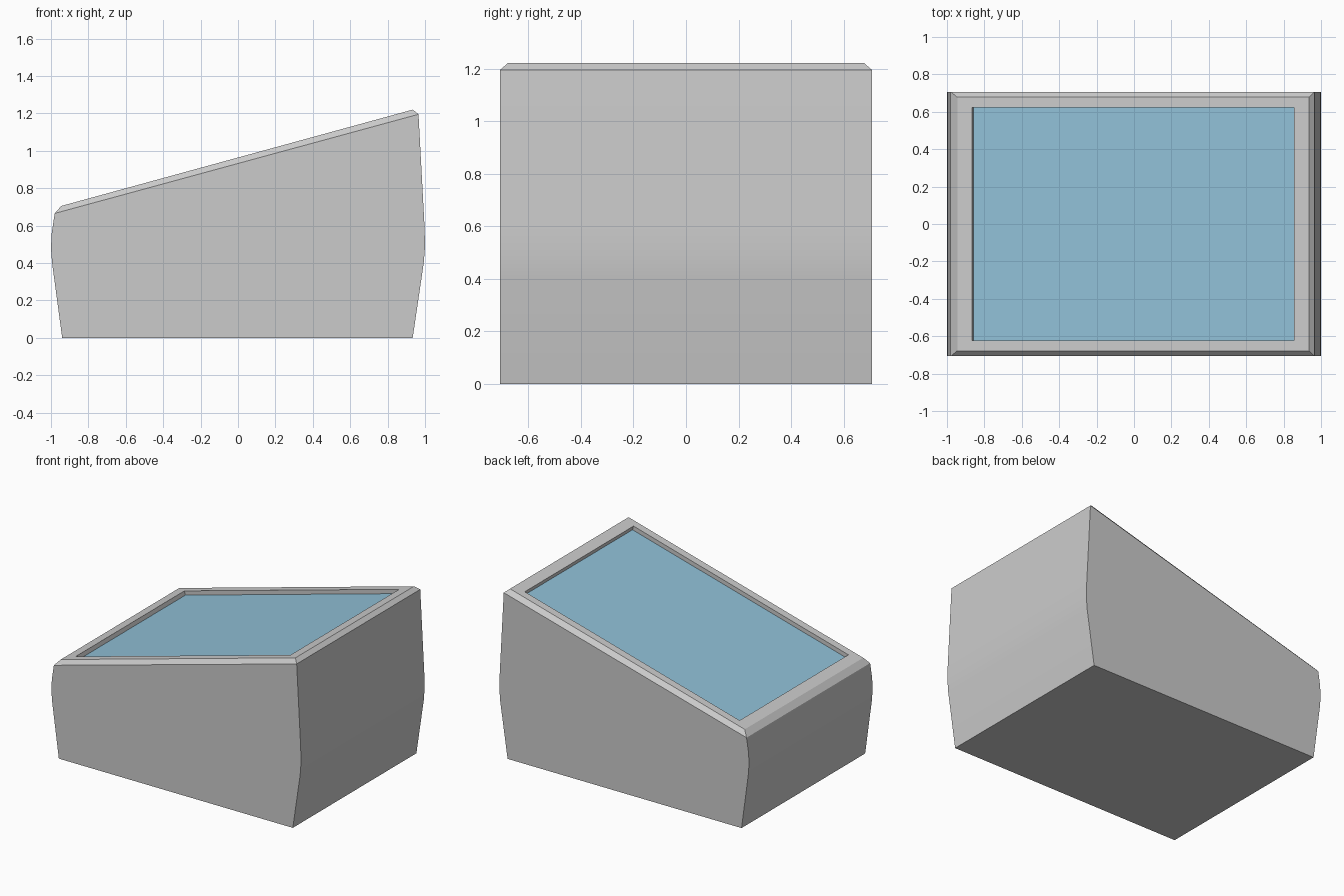
import bpy
import bmesh
from math import radians
from mathutils import Vector

if "Cube" in bpy.data.objects:
    bpy.data.objects.remove(bpy.data.objects["Cube"], do_unlink=True)

HALF_DEPTH = 0.707
SLOPE = 0.274                                   # rise of the tilted top along x
NORMAL = Vector((-SLOPE, 0, 1)).normalized()
RECESS = 0.03


def material(name, colour):
    mat = bpy.data.materials.new(name)
    mat.use_nodes = True
    mat.diffuse_color = (*colour, 1)
    bsdf = mat.node_tree.nodes["Principled BSDF"]
    bsdf.inputs["Base Color"].default_value = (*colour, 1)
    bsdf.inputs["Roughness"].default_value = 0.6
    return mat


def finish(name, bm, mat):
    bmesh.ops.recalc_face_normals(bm, faces=bm.faces)
    mesh = bpy.data.meshes.new(name)
    bm.to_mesh(mesh)
    bm.free()
    mesh.materials.append(mat)
    obj = bpy.data.objects.new(name, mesh)
    bpy.context.collection.objects.link(obj)
    return obj


def ring(bm, low, high, y):
    """Four corners of a sloped rectangle between two xz points."""
    (x0, z0), (x1, z1) = low, high
    corners = ((x0, -y, z0), (x1, -y, z1), (x1, y, z1), (x0, y, z0))
    return [bm.verts.new(c) for c in corners]


def bridge(bm, a, b):
    for i in range(len(a)):
        j = (i + 1) % len(a)
        bm.faces.new((a[i], a[j], b[j], b[i]))


def on_top(x):
    return (x, 0.705 + SLOPE * (x + 0.945))


def sunk(point):
    return (point[0] - NORMAL.x * RECESS, point[1] - NORMAL.z * RECESS)


grey = material("light grey casing", (0.60, 0.60, 0.60))
blue = material("pale blue screen", (0.28, 0.53, 0.68))

lip_low, lip_high = on_top(-0.865), on_top(0.856)
LIP_Y = 0.622

# Casing: wedge profile with gently bowed ends, listed from top left to top right
profile = [(-0.98, 0.665), (-0.996, 0.56), (-1.0, 0.48), (-0.994, 0.4), (-0.94, 0),
           (0.934, 0), (0.993, 0.4), (1.0, 0.49), (0.997, 0.6), (0.965, 1.195)]
bm = bmesh.new()
front = [bm.verts.new((x, -HALF_DEPTH, z)) for x, z in profile]
back = [bm.verts.new((x, HALF_DEPTH, z)) for x, z in profile]
bm.faces.new(front)
bm.faces.new(back)
for i in range(len(profile) - 1):
    bm.faces.new((front[i], front[i + 1], back[i + 1], back[i]))

# Chamfered rim, flat frame and recess walls
outer = [front[0], front[-1], back[-1], back[0]]
rim = ring(bm, on_top(-0.945), on_top(0.935), 0.678)
lip = ring(bm, lip_low, lip_high, LIP_Y)
floor = ring(bm, sunk(lip_low), sunk(lip_high), LIP_Y)
for a, b in ((outer, rim), (rim, lip), (lip, floor)):
    bridge(bm, a, b)
casing = finish("casing", bm, grey)

# Screen: flat panel on the floor of the recess
bm = bmesh.new()
bm.faces.new(ring(bm, sunk(lip_low), sunk(lip_high), LIP_Y))
screen = finish("screen", bm, blue)
if screen.data.polygons[0].normal.z < 0:
    screen.data.flip_normals()

# Smooth the bowed ends, keep the edges sharp
bpy.ops.object.select_all(action='DESELECT')
casing.select_set(True)
bpy.context.view_layer.objects.active = casing
bpy.ops.object.shade_smooth_by_angle(angle=radians(20))
